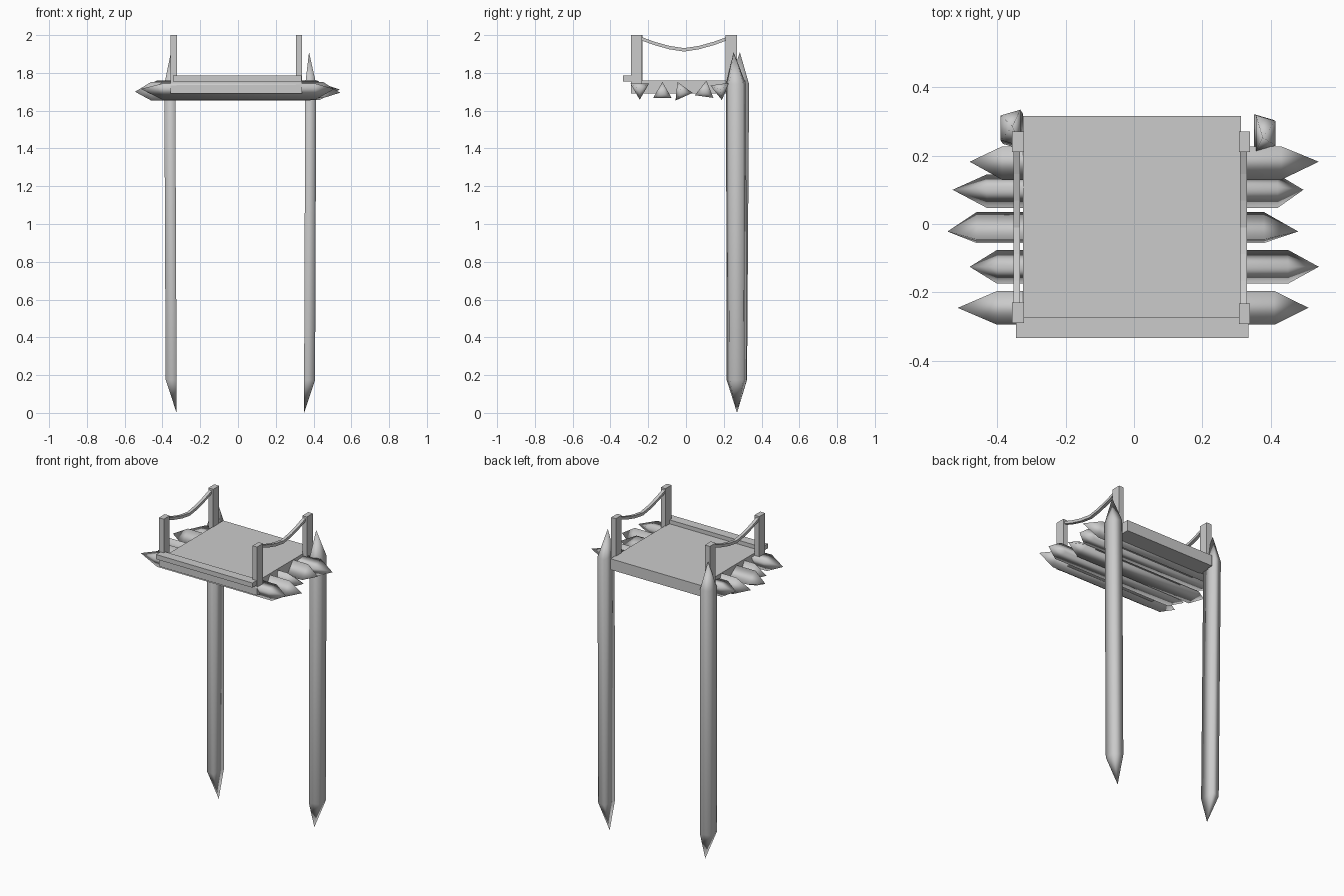
import bpy, bmesh, math
from mathutils import Vector

if "Cube" in bpy.data.objects:
    bpy.data.objects.remove(bpy.data.objects["Cube"])

wood = bpy.data.materials.new("grey wood")
wood.use_nodes = True
wood.diffuse_color = (0.6, 0.6, 0.6, 1)
wood.node_tree.nodes["Principled BSDF"].inputs["Base Color"].default_value = (0.6, 0.6, 0.6, 1)


def loft(name, rings, tips=None, smooth=False):
    """Skin a row of matching rings; close the ends with faces or pointed tips."""
    bm = bmesh.new()
    rows = [[bm.verts.new(p) for p in ring] for ring in rings]
    n = len(rows[0])
    for a, b in zip(rows, rows[1:]):
        for i in range(n):
            j = (i + 1) % n
            bm.faces.new((a[i], a[j], b[j], b[i]))
    for k, row in enumerate((rows[0], rows[-1])):
        if tips:
            tip = bm.verts.new(tips[k])
            for i in range(n):
                bm.faces.new((row[i], row[(i + 1) % n], tip))
        else:
            bm.faces.new(row)
    bmesh.ops.recalc_face_normals(bm, faces=bm.faces)
    for f in bm.faces:
        f.smooth = smooth
    mesh = bpy.data.meshes.new(name)
    bm.to_mesh(mesh)
    bm.free()
    mesh.materials.append(wood)
    obj = bpy.data.objects.new(name, mesh)
    bpy.context.collection.objects.link(obj)
    return obj


def box(name, x0, x1, y0, y1, z0, z1):
    return loft(name, [[(x0, y0, z), (x1, y0, z), (x1, y1, z), (x0, y1, z)] for z in (z0, z1)])


# Deck and the board along its front edge
box("deck", -0.325, 0.313, -0.29, 0.315, 1.69, 1.76)
box("front_board", -0.345, 0.335, -0.333, -0.273, 1.755, 1.785)

# Corner posts and sagging ropes
for side, x0, x1, shift in (("right", -0.357, -0.322, 0.003), ("left", 0.307, 0.339, 0)):
    box("front_post_" + side, x0, x1, -0.292 + shift, -0.232 + shift, 1.69, 2.0)
    box("rear_post_" + side, x0, x1, 0.21, 0.27, 1.69, 2.0)
    xc = (x0 + x1) / 2 - 0.003
    rings = []
    for i in range(7):
        t = i / 3 - 1
        y, z = -0.01 + 0.235 * t, 1.922 + 0.062 * abs(t) ** 1.5
        rings.append([(xc + dx, y, z + dz) for dx, dz in
                      ((-0.01, -0.009), (0.01, -0.009), (0.01, 0.009), (-0.01, 0.009))])
    loft("rope_" + side, rings)

# Three-sided sharpened logs under the deck:
# centre y, centre z, roll, right tip, right shoulder, left shoulder, left tip
logs = [
    (-0.245, 1.715, -90, -0.515, -0.40, 0.41, 0.51),
    (-0.125, 1.695, 90, -0.48, -0.40, 0.45, 0.54),
    (-0.022, 1.70, -6, -0.545, -0.46, 0.38, 0.48),
    (0.10, 1.703, 82, -0.53, -0.43, 0.42, 0.495),
    (0.182, 1.712, -82, -0.48, -0.385, 0.43, 0.54),
]
for y, z, roll, tip_a, a, b, tip_b in logs:
    angles = [math.radians(roll + 120 * k) for k in range(3)]
    rings = [[(x, y + 0.057 * math.cos(t), z + 0.057 * math.sin(t)) for t in angles] for x in (a, b)]
    loft("support_log", rings, [(tip_a, y, z), (tip_b, y, z)], smooth=True)

# Tall sharpened half-log legs at the back, flat side inward, leaning slightly
section = [(0, -0.053), (0.058, -0.036), (0.058, 0.036), (0, 0.053)]
for side, s, low, high, crown in (
        ("right", -1, Vector((-0.325, 0.27, 0.175)), Vector((-0.332, 0.281, 1.74)), (-0.355, 0.285, 1.91)),
        ("left", 1, Vector((0.35, 0.268, 0.175)), Vector((0.356, 0.265, 1.74)), (0.376, 0.252, 1.91))):
    rings = [[c + Vector((s * u, v, 0)) for u, v in section] for c in (low, high)]
    loft("rear_leg_" + side, rings, [(low.x, 0.27, 0), crown], smooth=True)
